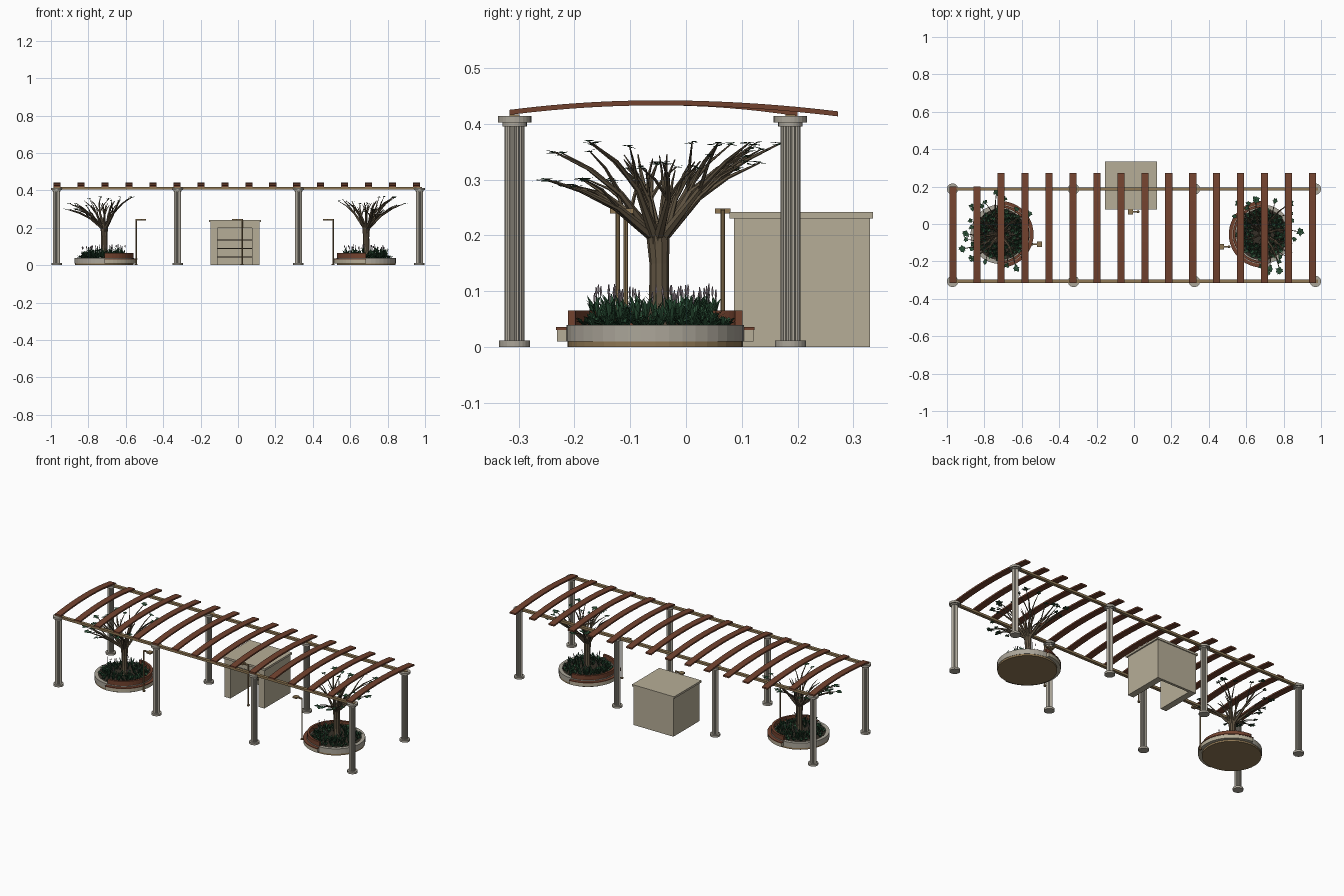
import bpy, bmesh, math, random
from mathutils import Vector

if "Cube" in bpy.data.objects:
    bpy.data.objects.remove(bpy.data.objects["Cube"])
random.seed(4)


def material(name, r, g, b):
    m = bpy.data.materials.new(name)
    m.use_nodes = True
    m.diffuse_color = (r, g, b, 1)
    m.node_tree.nodes["Principled BSDF"].inputs["Base Color"].default_value = (r, g, b, 1)
    return m


WOOD = material("red brown wood", 0.17, 0.055, 0.028)
STONE = material("column stone", 0.41, 0.38, 0.32)
BEIGE = material("beige plaster", 0.47, 0.42, 0.31)
TAN = material("tan metal", 0.28, 0.19, 0.09)
BARK = material("bark", 0.12, 0.09, 0.055)
LEAF = material("dark green leaf", 0.022, 0.075, 0.035)
BLOOM = material("pale lilac bloom", 0.34, 0.27, 0.31)
SOIL = material("dark soil", 0.035, 0.028, 0.02)


def finish(name, bm, mat):
    bmesh.ops.recalc_face_normals(bm, faces=bm.faces)
    mesh = bpy.data.meshes.new(name)
    bm.to_mesh(mesh)
    bm.free()
    mesh.materials.append(mat)
    ob = bpy.data.objects.new(name, mesh)
    bpy.context.scene.collection.objects.link(ob)
    return ob


def add_box(bm, lo, hi):
    verts = bmesh.ops.create_cube(bm, size=1)["verts"]
    for v in verts:
        v.co = [(a + b) / 2 + c * (b - a) for a, b, c in zip(lo, hi, v.co)]


def box(name, lo, hi, mat):
    bm = bmesh.new()
    add_box(bm, lo, hi)
    return finish(name, bm, mat)


def add_loft(bm, rings, closed=False):
    """Skin a list of point rings; cap the ends unless closed."""
    vs = [[bm.verts.new(p) for p in ring] for ring in rings]
    n = len(vs[0])
    for a, b in zip(vs, vs[1:] + vs[:1] if closed else vs[1:]):
        for i in range(n):
            j = (i + 1) % n
            bm.faces.new((a[i], a[j], b[j], b[i]))
    if not closed:
        bm.faces.new(vs[0])
        bm.faces.new(vs[-1])


def circle(c, r, n, flute=1.0):
    return [(c[0] + r * (flute if i % 2 else 1) * math.cos(math.tau * i / n),
             c[1] + r * (flute if i % 2 else 1) * math.sin(math.tau * i / n), c[2]) for i in range(n)]


def add_disc(bm, x, y, r, z0, z1, n=32, flute=1.0):
    add_loft(bm, [circle((x, y, z), r, n, flute) for z in (z0, z1)])


def add_arc(bm, x, y, r0, r1, z0, z1, a0, a1, n=24):
    """Rectangular section swept round an arc, or a full ring."""
    full = a1 - a0 >= math.tau - 0.001
    rings = []
    for i in range(n if full else n + 1):
        a = a0 + (a1 - a0) * i / n
        rings.append([(x + r * math.cos(a), y + r * math.sin(a), z)
                      for r, z in ((r0, z0), (r1, z0), (r1, z1), (r0, z1))])
    add_loft(bm, rings, full)


def add_tube(bm, pts, radii, n=6):
    pts = [Vector(p) for p in pts]
    rings = []
    for i, (p, r) in enumerate(zip(pts, radii)):
        d = (pts[min(i + 1, len(pts) - 1)] - pts[max(i - 1, 0)]).normalized()
        u = d.cross(Vector((0.3, 0.9, 0.1))).normalized()
        w = d.cross(u)
        rings.append([p + r * (u * math.cos(math.tau * k / n) + w * math.sin(math.tau * k / n))
                      for k in range(n)])
    add_loft(bm, rings)


def add_blade(bm, base, a, length, rise, width):
    """Pointed leaf that leans outward."""
    d = Vector((math.cos(a), math.sin(a), 0))
    s = Vector((-d.y, d.x, 0)) * width
    mid = Vector(base) + d * length * 0.5 + Vector((0, 0, rise * 0.8))
    tip = Vector(base) + d * length + Vector((0, 0, rise))
    bm.faces.new([bm.verts.new(p) for p in (Vector(base), mid - s, tip, mid + s)])


# Pergola columns and beams
ROWS = (-0.307, 0.187)
for y in ROWS:
    for x in (-0.97, -0.323, 0.323, 0.97):
        bm = bmesh.new()
        add_disc(bm, x, y, 0.028, 0, 0.012, 24)
        add_disc(bm, x, y, 0.018, 0.012, 0.4, 32, 0.87)
        add_disc(bm, x, y, 0.022, 0.395, 0.402, 24)
        add_disc(bm, x, y, 0.03, 0.402, 0.414, 24)
        finish("column", bm, STONE)
    box("beam", (-0.985, y - 0.009, 0.404), (0.985, y + 0.009, 0.417), TAN)

# Arched roof slats, the first two shorter
for i in range(16):
    x = -0.967 + i * 0.1281
    end, bend = (0.2, 0.31) if i < 2 else (0.272, 0.19)
    rings = []
    for k in range(17):
        y = -0.316 + (end + 0.316) * k / 16
        z = 0.442 - (0.24 if y < -0.05 else bend) * (y + 0.05) ** 2
        rings.append([(x + sx * 0.019, y, z + dz) for sx, dz in ((-1, -0.009), (1, -0.009), (1, 0), (-1, 0))])
    bm = bmesh.new()
    add_loft(bm, rings)
    finish("roof_slat", bm, WOOD)

# Kiosk with an open front
bm = bmesh.new()
add_box(bm, (-0.148, 0.086, 0), (-0.11, 0.33, 0.23))
add_box(bm, (0.076, 0.086, 0), (0.114, 0.33, 0.23))
add_box(bm, (-0.11, 0.315, 0), (0.076, 0.33, 0.23))
add_box(bm, (-0.11, 0.086, 0.2), (0.076, 0.315, 0.23))
add_box(bm, (-0.156, 0.078, 0.23), (0.122, 0.335, 0.242))
finish("kiosk", bm, BEIGE)
for z in (0.045, 0.09, 0.135):
    box("kiosk_shelf", (-0.11, 0.285, z - 0.003), (0.076, 0.316, z + 0.003), BARK)

# Lamp posts with a short arm
for x, y, side in ((-0.545, -0.108, 1), (0.508, -0.122, -1), (0.022, 0.066, -1)):
    bm = bmesh.new()
    add_disc(bm, x, y, 0.004, 0, 0.246, 8)
    add_disc(bm, x, y, 0.008, 0, 0.006, 8)
    far = x + side * 0.04
    add_box(bm, (min(x, far), y - 0.004, 0.24), (max(x, far), y + 0.004, 0.247))
    add_box(bm, (far - 0.013, y - 0.014, 0.239), (far + 0.013, y + 0.014, 0.248))
    finish("lamp_post", bm, TAN)


def planter(x, y, facing):
    bm = bmesh.new()
    add_disc(bm, x, y, 0.157, 0, 0.01, 40)
    finish("planter_base", bm, TAN)
    bm = bmesh.new()
    add_arc(bm, x, y, 0.138, 0.159, 0.01, 0.04, 0, math.tau, 40)
    finish("planter_wall", bm, STONE)
    bm = bmesh.new()
    add_disc(bm, x, y, 0.139, 0.01, 0.036, 40)
    finish("planter_soil", bm, SOIL)
    # Curved bench on the inner side
    a0, a1 = facing - math.pi / 2, facing + math.pi / 2
    bm = bmesh.new()
    add_arc(bm, x, y, 0.157, 0.176, 0.01, 0.031, a0, a1)
    finish("bench_base", bm, BEIGE)
    bm = bmesh.new()
    add_arc(bm, x, y, 0.159, 0.178, 0.031, 0.036, a0, a1)
    add_arc(bm, x, y, 0.143, 0.156, 0.036, 0.066, a0, a1)
    finish("bench_seat_and_back", bm, WOOD)


def plants(x, y):
    leaves, blooms = bmesh.new(), bmesh.new()
    for i in range(75):
        a = i * 2.4
        r = 0.035 + 0.097 * math.sqrt(i / 75)
        p = (x + r * math.cos(a), y + r * math.sin(a), 0.036)
        tall = 0.026 + 0.04 * random.random() if r < 0.115 else 0.02
        for k in range(9):
            add_blade(leaves, p, k * 0.7 + a, random.uniform(0.012, 0.025), tall * random.uniform(0.4, 1), 0.0035)
        if i % 3 == 0 and r < 0.115:
            for k in range(2):
                q = Vector(p) + Vector((random.uniform(-0.01, 0.01), random.uniform(-0.01, 0.01), 0))
                top = random.uniform(0.095, 0.114)
                add_tube(leaves, (q, (q.x, q.y, top - 0.015)), (0.0008, 0.0008), 3)
                add_tube(blooms, ((q.x, q.y, top - 0.018), (q.x, q.y, top - 0.01), (q.x, q.y, top)),
                         (0.001, 0.0022, 0.0008), 4)
    finish("planter_leaves", leaves, LEAF)
    finish("planter_flowers", blooms, BLOOM)


def tree(x, y, angles):
    wood, leaves = bmesh.new(), bmesh.new()
    add_tube(wood, [(x, y, 0.03), (x, y + 0.002, 0.09), (x, y + 0.002, 0.15), (x, y, 0.2), (x, y, 0.225)],
             (0.021, 0.018, 0.0175, 0.021, 0.012), 10)

    def branch(deg, reach, top, thick, leafy):
        a = math.radians(deg)
        def at(r, z, turn=0.0):
            return Vector((x + r * math.cos(a + turn), y + r * math.sin(a + turn), z))
        rise = top - 0.2
        path = [at(0.006, 0.16), at(0.013, 0.2), at(reach * 0.4, 0.2 + rise * 0.5, 0.1),
                at(reach * 0.7, 0.2 + rise * 0.8), at(reach, top, -0.08)]
        add_tube(wood, path, [thick * f for f in (1, 1, 0.6, 0.38, 0.15)], 6)
        # Side twigs from the middle of the branch
        for turn in (-0.3, 0.28):
            twig = at(reach * 0.85, top - 0.012 + 0.05 * abs(turn) * random.random(), turn)
            add_tube(wood, (path[2], (path[2] + twig) / 2 + Vector((0, 0, 0.008)), twig),
                     [thick * f for f in (0.4, 0.28, 0.12)], 5)
            if leafy:
                spray(twig, 0.016)
        if leafy:
            spray(path[-1], 0.024)

    def spray(p, size):
        for k in range(7):
            add_blade(leaves, p, k * 0.9 + random.random(), size * random.uniform(0.7, 1.1),
                      random.uniform(-0.004, 0.004), size * 0.36)

    for i, deg in enumerate(angles):
        branch(deg, (0.205, 0.185, 0.22)[i % 3], (0.33, 0.365, 0.3, 0.35)[i % 4], 0.0095, True)
    for i in range(6):
        branch(i * 61 + 20, 0.06 + 0.018 * (i % 4), 0.345 - 0.012 * (i % 3), 0.008, False)
    finish("tree_trunk_and_branches", wood, BARK)
    finish("tree_leaves", leaves, LEAF)


# Two planted seats mirrored about the middle
for x, facing, angles in ((-0.715, 0, (141, 40, 207, 299, 185, 100, 226)),
                          (0.685, math.pi, (7, 325, 300, 132, 105, 52, 285))):
    planter(x, -0.055, facing)
    plants(x, -0.055)
    tree(x, -0.05, angles)
